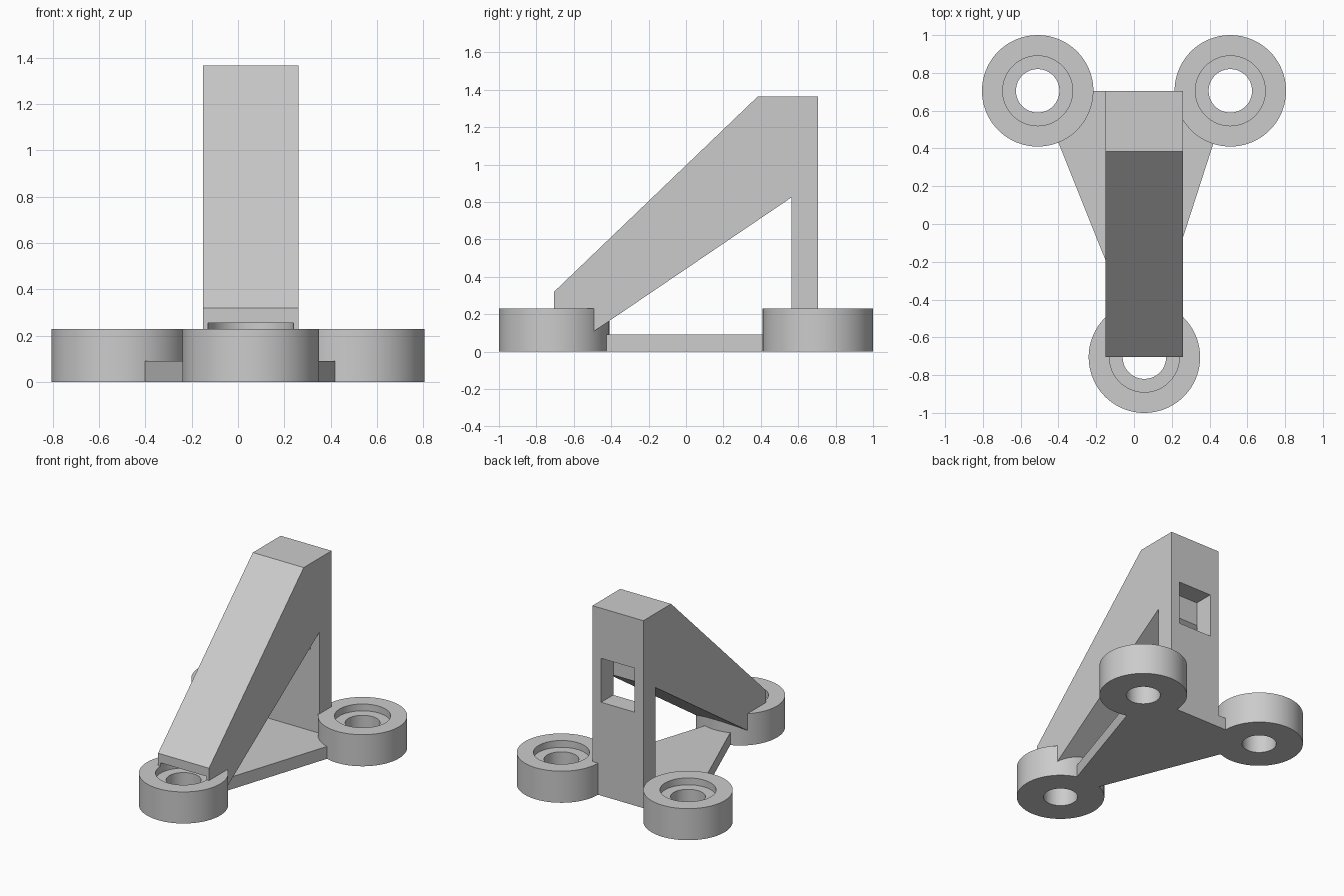
import bpy, bmesh, math
from mathutils import Vector

if "Cube" in bpy.data.objects:
    bpy.data.objects.remove(bpy.data.objects["Cube"])

PADS = [(-0.51, 0.705), (0.51, 0.705), (0.055, -0.705)]
PAD_R, PAD_H = 0.295, 0.23
MID_X = 0.055            # centre line of the arm and post

grey = bpy.data.materials.new("light_grey")
grey.diffuse_color = (0.6, 0.6, 0.6, 1)
grey.use_nodes = True
grey.node_tree.nodes["Principled BSDF"].inputs["Base Color"].default_value = grey.diffuse_color


def prism(name, points, offset):
    """Extrude a flat outline along an offset vector."""
    bm = bmesh.new()
    face = bm.faces.new([bm.verts.new(p) for p in points])
    ext = bmesh.ops.extrude_face_region(bm, geom=[face])
    verts = [g for g in ext["geom"] if isinstance(g, bmesh.types.BMVert)]
    bmesh.ops.translate(bm, vec=Vector(offset), verts=verts)
    bmesh.ops.recalc_face_normals(bm, faces=bm.faces)
    mesh = bpy.data.meshes.new(name)
    bm.to_mesh(mesh)
    bm.free()
    mesh.materials.append(grey)
    obj = bpy.data.objects.new(name, mesh)
    bpy.context.collection.objects.link(obj)
    return obj


def cylinder(name, centre, radius, z0, z1, n=96):
    ring = [(centre[0] + radius * math.cos(2 * math.pi * i / n),
             centre[1] + radius * math.sin(2 * math.pi * i / n), z0) for i in range(n)]
    return prism(name, ring, (0, 0, z1 - z0))


def combine(target, other, operation):
    """Apply a boolean and remove the helper."""
    mod = target.modifiers.new(operation.lower(), 'BOOLEAN')
    mod.operation, mod.solver, mod.object = operation, 'EXACT', other
    bpy.context.view_layer.objects.active = target
    bpy.ops.object.modifier_apply(modifier=mod.name)
    bpy.data.objects.remove(other)


# Upright post with sloping arm, cut from one side profile
profile = [(-0.705, 0.32), (0.385, 1.365), (0.705, 1.365), (0.705, 0), (0.565, 0),
           (0.565, 0.825), (-0.652, 0), (-0.705, 0)]
bracket = prism("tripod_bracket", [(MID_X - 0.205, y, z) for y, z in profile], (0.41, 0, 0))

# Triangular base plate between the pad centres
plate = prism("base_plate", [(x, y, 0) for x, y in PADS], (0, 0, 0.09))
combine(bracket, plate, 'UNION')

# Round foot pads
for c in PADS:
    combine(bracket, cylinder("foot_pad", c, PAD_R, 0, PAD_H), 'UNION')

# Screw holes with a wide counterbore that also relieves the arm
for c in PADS:
    combine(bracket, cylinder("counterbore", c, 0.185, 0.18, 0.255), 'DIFFERENCE')
    combine(bracket, cylinder("screw_hole", c, 0.115, -0.1, 0.22), 'DIFFERENCE')

# Window through the back of the post
x0, x1, z0, z1 = MID_X - 0.135, MID_X + 0.135, 0.68, 1.0
window = prism("window", [(x0, 0.8, z0), (x1, 0.8, z0), (x1, 0.8, z1), (x0, 0.8, z1)],
               (0, -0.236, 0))
combine(bracket, window, 'DIFFERENCE')

# Smooth round walls, sharp edges elsewhere
bpy.ops.object.select_all(action='DESELECT')
bracket.select_set(True)
bpy.context.view_layer.objects.active = bracket
bpy.ops.object.shade_smooth_by_angle(angle=math.radians(30))
